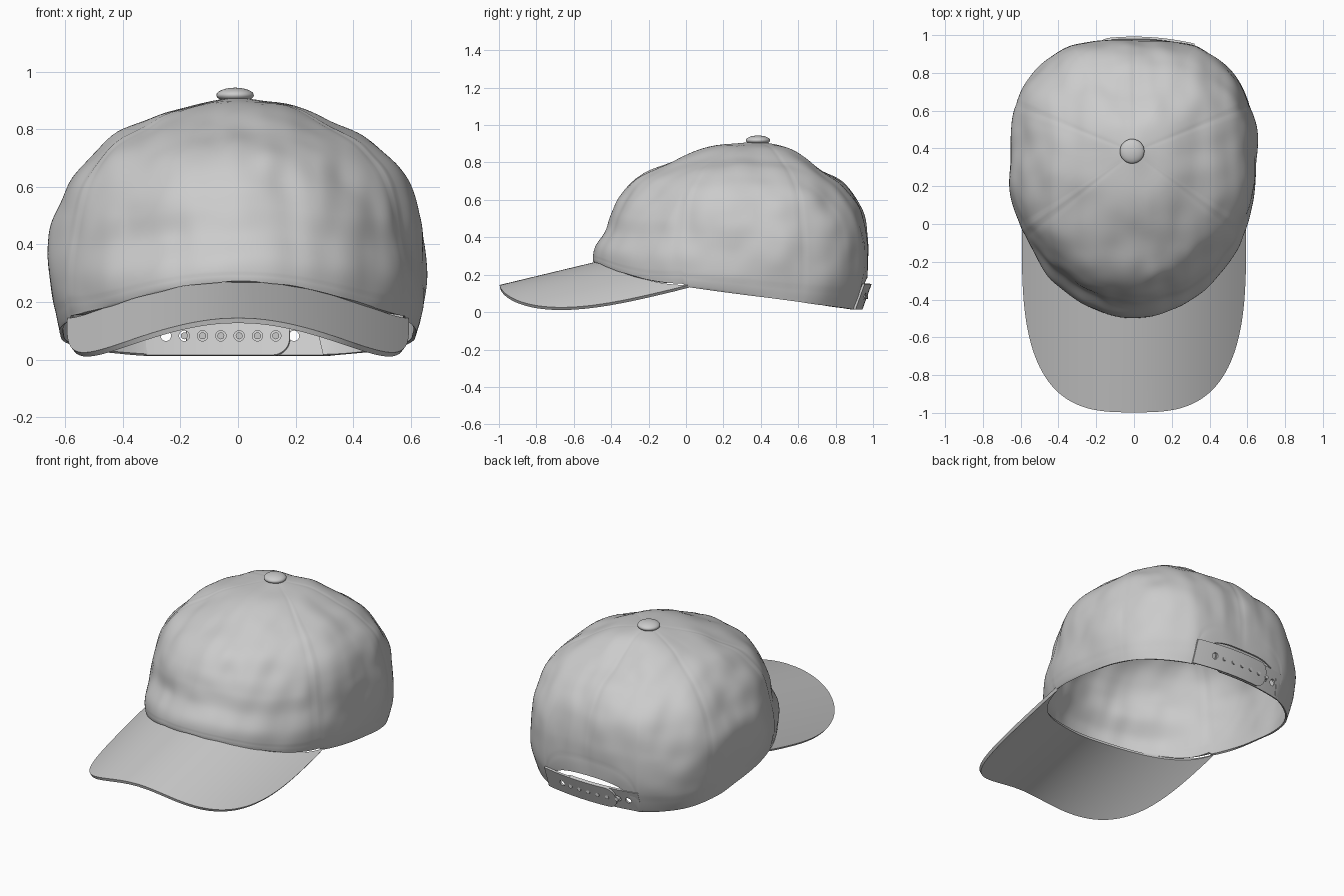
import bpy, bmesh, math
from mathutils import Vector, Matrix, noise

if "Cube" in bpy.data.objects:
    bpy.data.objects.remove(bpy.data.objects["Cube"])

CY, TOP = 0.38, 0.905          # crown axis and apex height
# plan radius every 15 degrees, from front (-90) to back (+90)
OUTLINE = [.872, .85, .81, .76, .706, .665, .643, .655, .672, .665, .65, .615, .597]
# (radius factor, height factor) from hem to apex
FRONT = [(1, 0), (1, .05), (.98, .13), (.918, .26), (.885, .41), (.835, .54), (.735, .695), (.535, .83), (.29, .955), (0, 1)]
SIDE = [(.95, 0), (.98, .1), (1, .24), (1, .38), (.972, .5), (.89, .65), (.76, .77), (.585, .865), (.31, .96), (0, 1)]
BACK = [(.9, 0), (.965, .143), (.985, .3), (.975, .435), (.915, .6), (.775, .735), (.58, .82), (.41, .9), (.23, .97), (0, 1)]


def spline(vals, t):
    """Catmull-Rom through evenly spaced values, t in 0..1"""
    v = [vals[1]] + list(vals) + [vals[-2]]
    f = max(0, min(1, t)) * (len(vals) - 1)
    i = min(int(f), len(vals) - 2)
    f -= i
    a, b, c, d = v[i:i + 4]
    return b + .5 * f * (c - a + f * (2 * a - 5 * b + 4 * c - d + f * (3 * (b - c) + d - a)))


def radius(th):
    return spline(OUTLINE, (math.degrees(math.asin(math.sin(th))) + 90) / 180)


def brim_z(x, y):
    return .385 + .24 * y - .7 * x * x


def profile(th, t):
    s = math.sin(th)
    ends = BACK if s > 0 else FRONT
    mix = lambda k: spline([(1 - s * s) * a[k] + s * s * b[k] for a, b in zip(SIDE, ends)], t)
    return mix(0), mix(1)


def crown_point(th, q):
    R = radius(th)
    r0 = profile(th, 0)[0] * R
    x0, y0 = r0 * math.cos(th), CY + r0 * math.sin(th)
    zb = brim_z(x0, y0) + .004 if y0 < 0 else .139 - .138 * y0
    # arched opening at the back
    t0 = 0
    if math.sin(th) > 0 and abs(x0) < .29:
        t0 = .148 * (1 - (x0 / .29) ** 4) ** .5
    t = t0 + (1 - t0) * q
    r, u = profile(th, t)
    r *= R
    p = Vector((r * math.cos(th), CY + r * math.sin(th), zb + u * (TOP - zb)))
    # soft cloth wrinkles, front ripples and panel seams
    env = math.sin(math.pi * min(1, q)) ** .7 if 0 < q < 1 else 0
    w = .02 * noise.noise(p * 3.6) + .007 * noise.noise(p * 8 + Vector((5, 2, 7)))
    w += .009 * noise.noise(Vector((p.x * 11, p.y * 4, p.z * 2.5)))
    for deg in (-142, -38, 22, 90, 158):
        d = math.radians(deg)
        off = abs(math.atan2(math.sin(th - d), math.cos(th - d))) * r
        w -= .003 * math.exp(-(off / .012) ** 2)
    w -= .003 * math.exp(-((q - .09) / .015) ** 2)
    return p + (p - Vector((0, CY, .3))).normalized() * w * env


def finish(ob, angle=40):
    bpy.ops.object.select_all(action='DESELECT')
    ob.select_set(True)
    bpy.context.view_layer.objects.active = ob
    for m in list(ob.modifiers):
        bpy.ops.object.modifier_apply(modifier=m.name)
    bpy.ops.object.shade_smooth_by_angle(angle=math.radians(angle))
    return ob


def sheet(name, rows, thick, closed=False):
    """Grid of points turned into a thick surface"""
    bm = bmesh.new()
    vs = [[bm.verts.new(p) for p in row] for row in rows]
    n = len(rows[0])
    for a, b in zip(vs, vs[1:]):
        for j in range(n if closed else n - 1):
            k = (j + 1) % n
            bm.faces.new((a[j], a[k], b[k], b[j]))
    bmesh.ops.remove_doubles(bm, verts=bm.verts, dist=1e-5)
    bmesh.ops.recalc_face_normals(bm, faces=bm.faces)
    me = bpy.data.meshes.new(name)
    bm.to_mesh(me)
    bm.free()
    ob = bpy.data.objects.new(name, me)
    bpy.context.collection.objects.link(ob)
    m = ob.modifiers.new("thickness", 'SOLIDIFY')
    m.thickness, m.offset = thick, 0
    return ob


# Crown
NT, NQ = 240, 64
finish(sheet("crown", [[crown_point(2 * math.pi * j / NT, i / NQ) for j in range(NT)]
                       for i in range(NQ + 1)], .012, True))

# Brim: lofted from the crown seam to a rounded outer edge
rows = []
for i in range(17):
    k = i / 16
    row = []
    for j in range(97):
        ph = math.pi * j / 96
        th = math.radians(-32 - 116 * j / 96)
        r = .97 * radius(th)
        c, s = math.cos(ph), max(0, math.sin(ph))
        xo = .588 * math.copysign(abs(c) ** .66, c)
        yo = -.06 - .935 * s ** .66
        x = (1 - k) * r * math.cos(th) + k * xo
        y = (1 - k) * (CY + r * math.sin(th)) + k * yo
        row.append((x, y, brim_z(x, y) - .01))
    rows.append(row)
finish(sheet("brim", rows, .018))

# Top button
bpy.ops.mesh.primitive_uv_sphere_add(segments=32, ring_count=16, location=(-.01, .385, .918))
button = bpy.context.object
button.name = "top_button"
button.scale = (.065, .065, .026)
finish(button)


# Adjustable strap: two overlapping bands with peg holes
def back_y(x, z):
    return .925 + .36 * z - .36 * x * x


def strap(name, side, offset):
    """Band fixed at one side, with a rounded free end past the middle"""
    L, mid, half, rad = .18, .083, .068, .06
    rows = []
    for i in range(49):
        a = i / 48
        x = -.32 + (L + .32) * (1 - (1 - a) ** 2)
        over = max(0, x - (L - rad)) / rad
        h = half - rad + rad * math.sqrt(max(.0004, 1 - over * over))
        rows.append([(side * x, back_y(x, mid + h * v) + offset, mid + h * v)
                     for v in (-1, -.5, 0, .5, 1)])
    return sheet(name, rows, .012)


def pegs(name, xs, rad, depth):
    bm = bmesh.new()
    for x in xs:
        place = Matrix.Translation((x, back_y(x, .083), .083)) @ Matrix.Rotation(math.pi / 2, 4, 'X')
        bmesh.ops.create_cone(bm, cap_ends=True, segments=20, radius1=rad, radius2=rad,
                              depth=depth, matrix=place)
    me = bpy.data.meshes.new(name)
    bm.to_mesh(me)
    bm.free()
    ob = bpy.data.objects.new(name, me)
    bpy.context.collection.objects.link(ob)
    return ob


holes = [-.25 + .0635 * i for i in range(8)]
cutters = {"inner_strap": pegs("inner_hole_cutter", holes[:7], .018, .12),
           "outer_strap": pegs("outer_hole_cutter", holes[7:], .018, .12)}
for name, side, off in (("inner_strap", 1, -.007), ("outer_strap", -1, .007)):
    cutters[name].hide_render = True
    ob = strap(name, side, off)
    m = ob.modifiers.new("holes", 'BOOLEAN')
    m.operation, m.object, m.solver = 'DIFFERENCE', cutters[name], 'EXACT'
    finish(ob, 30)
    bpy.data.objects.remove(cutters[name])
finish(pegs("strap_pegs", holes[1:7], .012, .034), 30)
